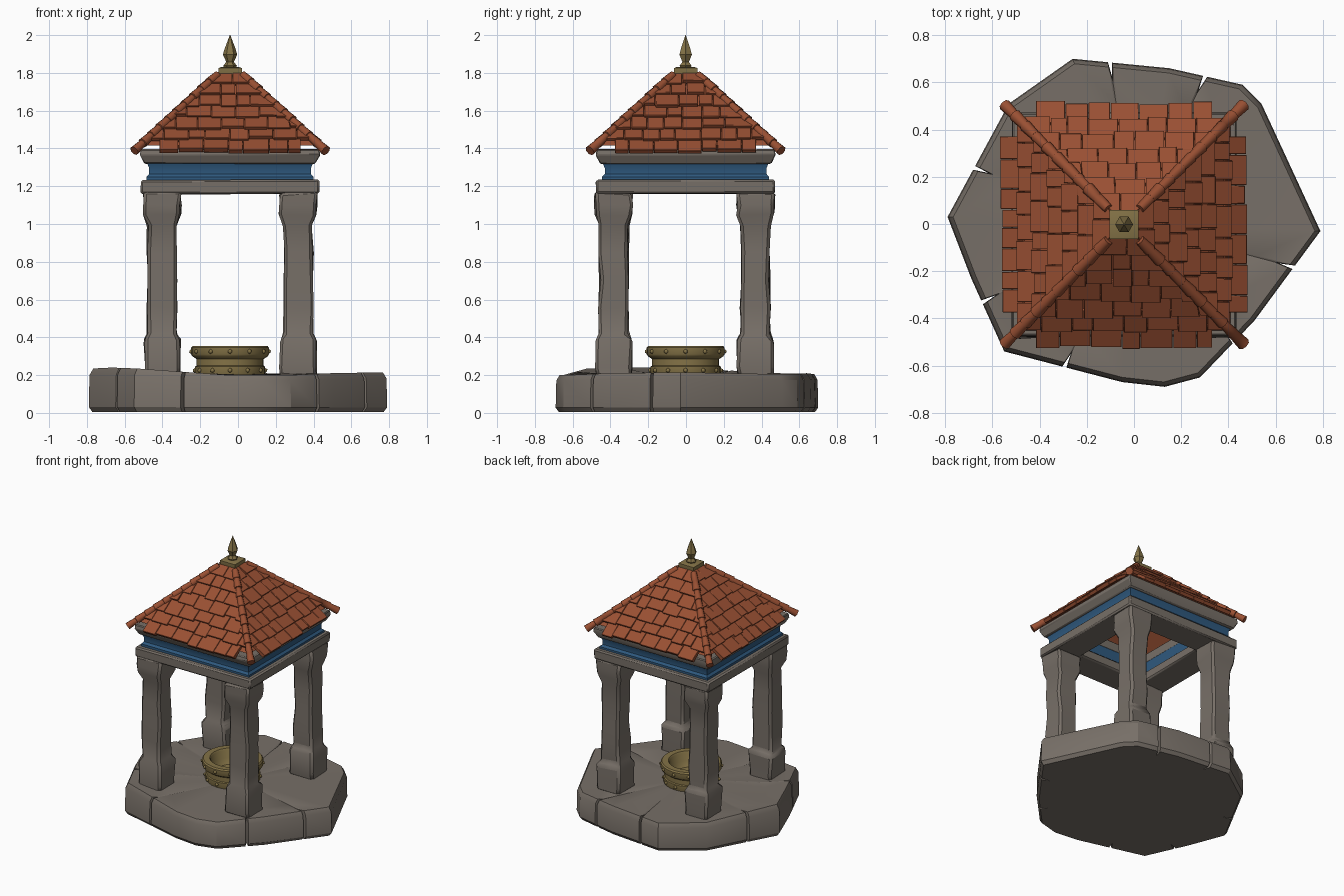
import bpy, bmesh, math, random
from mathutils import Vector, Matrix

random.seed(4)
if "Cube" in bpy.data.objects:
    bpy.data.objects.remove(bpy.data.objects["Cube"], do_unlink=True)


def material(name, rgb):
    m = bpy.data.materials.new(name)
    m.use_nodes = True
    m.diffuse_color = (*rgb, 1)
    bsdf = next(n for n in m.node_tree.nodes if n.type == 'BSDF_PRINCIPLED')
    bsdf.inputs["Base Color"].default_value = (*rgb, 1)
    bsdf.inputs["Roughness"].default_value = 0.8
    return m


STONE = material("weathered stone", (0.185, 0.16, 0.137))
TILE = material("terracotta", (0.32, 0.08, 0.033))
BLUE = material("blue paint", (0.028, 0.1, 0.21))
BRASS = material("aged brass", (0.23, 0.17, 0.062))
CX, CY = -0.042, -0.002


def finish(name, bm, mat, bevel=0, angle=35):
    """Turn a bmesh into an object with one material and optional bevel."""
    bmesh.ops.remove_doubles(bm, verts=bm.verts, dist=1e-5)
    bmesh.ops.recalc_face_normals(bm, faces=bm.faces)
    me = bpy.data.meshes.new(name)
    bm.to_mesh(me)
    bm.free()
    me.materials.append(mat)
    me.shade_smooth()
    me.set_sharp_from_angle(angle=math.radians(angle))
    ob = bpy.data.objects.new(name, me)
    bpy.context.scene.collection.objects.link(ob)
    if bevel:
        mod = ob.modifiers.new("worn edges", 'BEVEL')
        mod.width = bevel
        mod.segments = 1
        mod.angle_limit = math.radians(35)
    return ob


def loft(bm, profile, sides, matrix, closed=False, jitter=0):
    """Sweep (radius, height) points round z; four sides use half-widths."""
    scale, turn = (math.sqrt(2), math.pi / 4) if sides == 4 else (1, 0)
    rings = []
    for r, z in profile:
        ring = []
        for i in range(sides):
            a = turn + math.tau * i / sides
            p = Vector((r * scale * math.cos(a), r * scale * math.sin(a), z))
            p += Vector([random.uniform(-jitter, jitter) for _ in range(3)])
            ring.append(bm.verts.new(matrix @ p))
        rings.append(ring)
    pairs = list(zip(rings, rings[1:]))
    if closed:
        pairs.append((rings[-1], rings[0]))
    else:
        bm.faces.new(rings[0])
        bm.faces.new(rings[-1])
    for lo, hi in pairs:
        for i in range(sides):
            j = (i + 1) % sides
            bm.faces.new((lo[i], lo[j], hi[j], hi[i]))


def lathe(name, profile, sides, mat, x=CX, y=CY, closed=False, jitter=0, bevel=0):
    bm = bmesh.new()
    loft(bm, profile, sides, Matrix.Translation((x, y, 0)), closed, jitter)
    return finish(name, bm, mat, bevel)


# Rough stone platform: uneven outline with notched cracks
outline = [(-.79, .03, .235), (-.53, .51, .21), (-.26, .70, .205), (.15, .66, .21),
           (.46, .59, .205), (.54, .51, .205), (.79, -.03, .215), (.51, -.41, .21),
           (.28, -.65, .20), (.13, -.69, .20), (-.05, -.67, .20), (-.55, -.54, .235),
           (-.69, -.23, .24)]
rim = []
for i, p in enumerate(outline):
    a, b = Vector(p), Vector(outline[(i + 1) % len(outline)])
    rim.append(a)
    if i in (0, 2, 3, 6, 7, 10, 11):
        t = random.uniform(0.35, 0.7)
        d = (b - a).normalized() * 0.009
        m = a.lerp(b, t)
        inward = Vector((m.x * 0.91, m.y * 0.91, m.z - 0.008))
        rim += [m - d, inward, m + d]
bm = bmesh.new()
layers = [(0.975, 0), (1, 0.12), (0.995, 0.85), (0.97, 1)]
loops = [[bm.verts.new((p.x * s, p.y * s, 0.004 + (p.z - 0.004) * f)) for p in rim]
         for s, f in layers]
loops.append([bm.verts.new((p.x * .76, p.y * .76, p.z * .35 + .133)) for p in rim])
for lo, hi in zip(loops, loops[1:]):
    for i in range(len(rim)):
        j = (i + 1) % len(rim)
        bm.faces.new((lo[i], lo[j], hi[j], hi[i]))
bm.faces.new(loops[0])
hub = bm.verts.new((0, 0, 0.205))
for i in range(len(rim)):
    bm.faces.new((loops[-1][i], loops[-1][(i + 1) % len(rim)], hub))
finish("platform", bm, STONE, angle=30)

# Four worn pillars with block feet and flared capitals
pillar = [(.093, .19), (.095, .24), (.095, .385), (.077, .415), (.078, .56), (.074, .70),
          (.078, .85), (.076, .99), (.097, 1.05), (.099, 1.10), (.099, 1.17)]
for sx, side in ((1, "left"), (-1, "right")):
    for sy, end in ((-1, "front"), (1, "back")):
        lathe(f"{end}_{side}_pillar", pillar, 4, STONE, CX + sx * .36,
              -.007 + sy * .375, jitter=0.007, bevel=0.016)

# Square entablature: lower beam, painted band, cornice
lathe("lower_beam", [(.27, 1.16), (.472, 1.16), (.475, 1.235), (.27, 1.235)],
      4, STONE, closed=True, jitter=0.003, bevel=0.01)
lathe("painted_band", [(.30, 1.23), (.442, 1.23), (.442, 1.25), (.428, 1.265),
                       (.428, 1.295), (.44, 1.325), (.30, 1.325)], 4, BLUE, closed=True)
lathe("cornice", [(.30, 1.32), (.452, 1.32), (.476, 1.365), (.472, 1.395), (.30, 1.395)],
      4, STONE, closed=True, jitter=0.003, bevel=0.006)


def slope(h):
    return 1.385 + (0.51 - h) * 0.92


# Thin roof lining beneath the tiles
lathe("roof_lining", [(.45, slope(.45) - .025), (.06, slope(.06) - .025),
                      (.06, slope(.06) - .04), (.43, slope(.45) - .025)],
      4, TILE, closed=True)

# Overlapping rows of irregular tiles on all four slopes
ROWS = 7
STEP = 0.45 / ROWS
normal = Vector((0, -0.68, 0.73))
for side, label in enumerate(("front", "left", "back", "right")):
    bm = bmesh.new()
    spin = Matrix.Translation((CX, CY, 0)) @ Matrix.Rotation(side * math.pi / 2, 4, 'Z')
    for row in range(ROWS):
        low = 0.51 - row * STEP
        reach = 0.375 if row == 0 else low - 0.005
        x = -reach
        while x < reach - 0.01:
            end = x + random.uniform(0.07, 0.14)
            if reach - end < 0.05:
                end = reach
            h0 = low + random.uniform(-0.009, 0.007)
            h1 = low - STEP - 0.012
            lift = random.uniform(0.010, 0.019)
            corners = []
            for h, top, bottom in ((h0, lift, -.012), (h1, -.002, -.022)):
                lim = max(h - 0.003, 0.02)
                for px in (x + 0.0015, end - 0.0015):
                    px = max(-lim, min(lim, px))
                    for off in (top, bottom):
                        p = Vector((px, -h, slope(h))) + normal * off
                        corners.append(bm.verts.new(spin @ p))
            for f in ((0, 2, 6, 4), (1, 5, 7, 3), (0, 1, 3, 2),
                      (4, 6, 7, 5), (0, 4, 5, 1), (2, 3, 7, 6)):
                bm.faces.new([corners[k] for k in f])
            x = end
    finish(f"{label}_roof_tiles", bm, TILE, bevel=0.004)

# Hip ridges made of short overlapping round tiles
SEGMENTS = 10
for sx, side in ((1, "left"), (-1, "right")):
    for sy, end in ((-1, "front"), (1, "back")):
        start = Vector((CX + sx * .507, CY + sy * .507, 1.388))
        path = Vector((CX + sx * .065, CY + sy * .065, 1.792)) - start
        turn = path.to_track_quat('Z', 'Y').to_matrix().to_4x4()
        profile = []
        for k in range(SEGMENTS):
            r = random.uniform(0.024, 0.028)
            profile += [(r, path.length * k / SEGMENTS),
                        (r - 0.005, path.length * (k + 0.97) / SEGMENTS)]
        bm = bmesh.new()
        loft(bm, profile, 8, Matrix.Translation(start) @ turn)
        finish(f"{end}_{side}_ridge", bm, TILE, angle=50)

# Brass finial: square socket and six-sided spike
lathe("finial_socket", [(.05, 1.765), (.062, 1.785), (.062, 1.825), (.05, 1.83)], 4, BRASS)
lathe("finial_spike", [(.03, 1.825), (.036, 1.838), (.02, 1.858), (.038, 1.897),
                       (.028, 1.93), (.0015, 2.0)], 6, BRASS)

# Brass basin with a thick rim and studs
lathe("basin", [(.18, .19), (.186, .20), (.186, .245), (.178, .25), (.178, .285),
                (.20, .30), (.206, .31), (.206, .345), (.198, .355), (.155, .355),
                (.147, .345), (.14, .29), (.11, .255), (.05, .245)], 28, BRASS)
bm = bmesh.new()
for radius, z in ((.205, .325), (.186, .225)):
    for i in range(12):
        a = math.tau * i / 12
        pos = (CX + radius * math.cos(a), CY + radius * math.sin(a), z)
        bmesh.ops.create_icosphere(bm, subdivisions=1, radius=0.013,
                                   matrix=Matrix.Translation(pos))
finish("basin_studs", bm, BRASS, angle=60)
